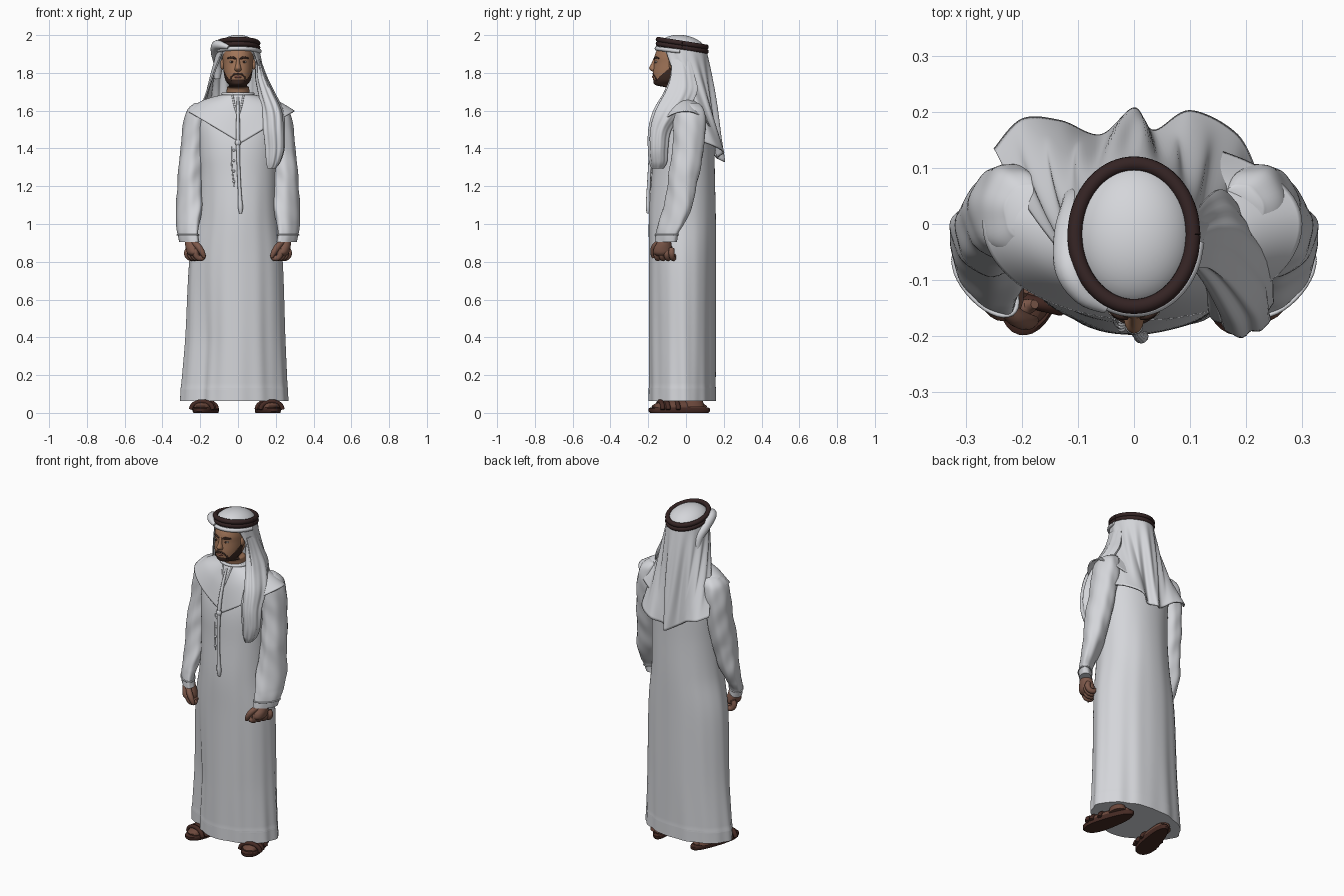
import bpy, bmesh, math
from mathutils import Vector, Matrix
from math import sin, cos, pi, radians

if "Cube" in bpy.data.objects:
    bpy.data.objects.remove(bpy.data.objects["Cube"])


def mat(name, r, g, b):
    m = bpy.data.materials.new(name)
    m.diffuse_color = (r, g, b, 1)
    m.use_nodes = True
    m.node_tree.nodes["Principled BSDF"].inputs["Base Color"].default_value = m.diffuse_color
    return m


WHITE = mat("white cloth", .66, .67, .70)
SKIN = mat("face skin", .36, .18, .10)
HAND = mat("hand skin", .21, .10, .07)
FOOT = mat("foot skin", .15, .065, .045)
HAIR = mat("dark hair", .045, .022, .016)
CORD = mat("dark cord", .034, .017, .017)
SANDAL = mat("brown leather", .06, .023, .017)
EYE = mat("eye white", .55, .5, .45)
LIP = mat("lip", .22, .08, .06)


def finish(bm, name, m, angle=55):
    bmesh.ops.recalc_face_normals(bm, faces=bm.faces[:])
    me = bpy.data.meshes.new(name)
    bm.to_mesh(me)
    bm.free()
    me.shade_smooth()
    me.set_sharp_from_angle(angle=radians(angle))
    me.materials.append(m)
    ob = bpy.data.objects.new(name, me)
    bpy.context.scene.collection.objects.link(ob)
    return ob


def smooth(rows, k=6):
    """Catmull-Rom interpolation of control rows."""
    rows = [Vector(r) for r in rows]
    out = []
    for i in range(len(rows) - 1):
        p1, p2 = rows[i], rows[i + 1]
        p0, p3 = rows[max(i - 1, 0)], rows[min(i + 2, len(rows) - 1)]
        for j in range(k):
            t = j / k
            out.append(.5 * (2 * p1 + (p2 - p0) * t + (2 * p0 - 5 * p1 + 4 * p2 - p3) * t * t
                             + (3 * p1 - p0 - 3 * p2 + p3) * t ** 3))
    return out + [rows[-1]]


def loft(name, rings, m, closed=True, caps=True, angle=55):
    bm = bmesh.new()
    vs = [[bm.verts.new(p) for p in r] for r in rings]
    n = len(vs[0])
    for a, b in zip(vs, vs[1:]):
        for i in range(n if closed else n - 1):
            j = (i + 1) % n
            bm.faces.new((a[i], a[j], b[j], b[i]))
    if caps:
        bm.faces.new(vs[0])
        bm.faces.new(vs[-1])
    return finish(bm, name, m, angle)


def stack(name, rows, m, n=48, e=2.0, wob=None, k=6, s=1, shear=None):
    """Horizontal super-ellipse sections (z, cx, cy, rx, ry) skinned together."""
    rings = []
    for z, cx, cy, rx, ry in smooth(rows, k):
        r = []
        for i in range(n):
            a = 2 * pi * i / n
            w = wob(a, z) if wob else 1
            x = math.copysign(abs(cos(a)) ** (2 / e), cos(a)) * rx * w
            y = math.copysign(abs(sin(a)) ** (2 / e), sin(a)) * ry * w
            r.append(((cx + x) * s, cy + y + (shear(z) * x if shear else 0), z))
        rings.append(r)
    return loft(name, rings, m)


def tube(name, rows, m, n=12, k=5):
    """Round tube along (x, y, z, radius) rows."""
    rows = smooth(rows, k)
    pts = [Vector(r[:3]) for r in rows]
    rings, q, last = [], None, None
    for i, p in enumerate(pts):
        d = (pts[min(i + 1, len(pts) - 1)] - pts[max(i - 1, 0)]).normalized()
        q = d.to_track_quat('Z', 'Y') if q is None else last.rotation_difference(d) @ q
        last = d
        rings.append([p + q @ Vector((cos(2 * pi * j / n), sin(2 * pi * j / n), 0)) * rows[i][3]
                      for j in range(n)])
    return loft(name, rings, m)


def ball(name, c, r, m, tilt=0, seg=24):
    bm = bmesh.new()
    M = Matrix.Translation(c) @ Matrix.Rotation(tilt, 4, 'X') @ Matrix.Diagonal((*r, 1))
    bmesh.ops.create_uvsphere(bm, u_segments=seg, v_segments=seg // 2, radius=1, matrix=M)
    return finish(bm, name, m)


# long robe with soft vertical folds, a raised hem and drawn-in corners
def robe_folds(a, z):
    f = max(0, 1.35 - z) / 1.35
    w = 1 + .013 * f * (sin(11 * a + 1.3 * sin(2 * z)) + .6 * sin(17 * a + 1))
    for deg, cut in ((-138, .25), (-42, .07), (40, .05)):
        w -= cut * min(1, 1.4 * f) * max(0, cos(a - radians(deg))) ** 6
    return w + (.008 if z < .135 else 0)


stack("robe", [(.062, -.02, -.02, .287, .179), (.13, -.02, -.02, .284, .179), (.14, -.02, -.02, .284, .179),
               (.4, -.015, -.02, .268, .18), (.8, -.012, -.02, .25, .179), (1.04, -.005, -.02, .216, .178),
               (1.25, 0, -.015, .205, .168), (1.42, 0, -.01, .21, .16), (1.53, 0, 0, .215, .142),
               (1.6, 0, .005, .2, .108), (1.65, 0, 0, .13, .083), (1.68, 0, -.022, .085, .075),
               (1.695, 0, -.025, .075, .07)], WHITE, n=120, e=2.1, wob=robe_folds, k=8)

# shoulder yoke: neck ring, shoulder ring, V-shaped lower edge
yoke = []
N = 96
for t in range(17):
    r = []
    for i in range(N):
        a = 2 * pi * i / N
        c, s = cos(a), sin(a)
        b = .87 if s > 0 else 1
        ctrl = [(.085 * c, -.025 + .078 * s, 1.685),
                (.008 + .195 * c, -.008 + .135 * s * b, 1.57 + .085 * abs(c)),
                (.015 + .285 * c, .172 * s * b, 1.43 + .17 * abs(c))]
        r.append(smooth(ctrl, 8)[t])
    yoke.append(r)
ob = loft("shoulder_yoke", yoke, WHITE, caps=False)
ob.modifiers.new("thickness", 'SOLIDIFY').thickness = .007
tube("collar", [(.08 * cos(i * pi / 8), -.025 + .073 * sin(i * pi / 8), 1.688, .008)
                for i in range(17)], WHITE)


def sleeve_folds(a, z):
    return 1 + .035 * sin(38 * z + 2 * a) * sin(a * 2 + 9 * z) + .02 * sin(7 * a)


def sleeve_turn(z):
    return .65 * min(1, max(0, (1.25 - z) / .25))


for s, side in ((1, "left"), (-1, "right")):
    # sleeve and cuff, turned diagonally at the wrist
    stack(side + "_sleeve", [(1.64, .19, .02, .04, .05), (1.6, .212, .02, .06, .08), (1.5, .224, .02, .07, .085),
                             (1.38, .238, .01, .068, .083), (1.25, .25, -.012, .068, .08), (1.1, .257, -.042, .07, .07),
                             (1.0, .266, -.08, .061, .058), (.95, .266, -.1, .056, .048),
                             (.905, .258, -.107, .053, .046)], WHITE, wob=sleeve_folds, k=8, s=s, shear=sleeve_turn)
    ring = [(cos(i * pi / 8), sin(i * pi / 8)) for i in range(17)]
    tube(side + "_cuff_seam", [(s * (.265 + .057 * c), -.102 + .049 * d + .037 * c, .942, .004) for c, d in ring],
         WHITE, n=8, k=2)
    # loosely closed hand
    stack(side + "_palm", [(.93, .25, -.112, .03, .032), (.9, .246, -.116, .035, .038), (.87, .238, -.122, .038, .048),
                           (.845, .232, -.124, .036, .048), (.83, .23, -.124, .022, .03)], HAND, n=24, s=s)
    for i in range(4):
        x, y = .262 - .015 * i, -.076 - .027 * i
        tube(f"{side}_finger_{i}", [(s * x, y, .87, .014), (s * (x + .008), y, .845, .016),
                                    (s * (x - .004), y + .004, .822, .015),
                                    (s * (x - .028), y + .01, .82, .014),
                                    (s * (x - .04), y + .014, .838, .008)], HAND)
    tube(side + "_thumb", [(s * .235, -.142, .905, .015), (s * .21, -.166, .88, .017),
                           (s * .19, -.174, .85, .015), (s * .178, -.172, .822, .009)], HAND)
    # foot and sandal, toes turned out
    cx = .152 if s > 0 else .165
    R = Matrix.Translation((s * cx, -.035, 0)) @ Matrix.Rotation(s * radians(14), 4, 'Z')

    def outline(k, z):
        return [R @ Vector((k * cos(a) * (.058 - .012 * sin(a) - .006 * cos(2 * a)), k * .164 * sin(a), z))
                for a in (2 * pi * i / 40 for i in range(40))]
    loft(side + "_sandal_sole", [outline(.97, 0), outline(1.02, .008), outline(1.02, .022), outline(.97, .028)],
         SANDAL, angle=40)
    loft(side + "_foot", [outline(.9, .026), outline(.92, .036), outline(.8, .05), outline(.5, .062)], FOOT)
    stack(side + "_ankle", [(.03, s * cx, .04, .042, .06), (.08, s * cx, .04, .036, .045),
                            (.13, s * cx, .04, .036, .042)], FOOT, n=20)
    for j, y in enumerate((-.105, -.075, -.02)):
        tube(f"{side}_strap_{j}", [(*(R @ Vector((.06 * cos(a), y, .018 + .042 * sin(a)))), .012)
                                   for a in (pi * i / 6 for i in range(7))], SANDAL)
    # ears, eyes, brows, neck opening trim
    ball(side + "_ear", (s * .083, -.075, 1.845), (.011, .016, .028), SKIN)
    ball(side + "_eye", (s * .032, -.157, 1.858), (.014, .008, .0055), EYE)
    ball(side + "_iris", (s * .032, -.163, 1.858), (.006, .005, .0055), HAIR)
    tube(side + "_brow", [(s * .012, -.167, 1.874, .004), (s * .03, -.162, 1.882, .006),
                          (s * .056, -.142, 1.877, .003)], HAIR)
    tube(side + "_moustache", [(0, -.174, 1.795, .004), (s * .016, -.172, 1.794, .0055),
                               (s * .036, -.16, 1.775, .005), (s * .038, -.156, 1.757, .005)], HAIR)
    tube(side + "_neck_trim", [(s * .03, -.1, 1.685, .005), (s * .018, -.125, 1.625, .005),
                               (0, -.147, 1.57, .005)], WHITE)

# head; beard faces chosen by height along the jaw line
head = stack("head", [(1.65, 0, -.03, .062, .06), (1.7, 0, -.032, .06, .06), (1.722, 0, -.04, .058, .066),
                      (1.736, 0, -.088, .048, .075), (1.76, 0, -.085, .066, .088), (1.8, 0, -.075, .075, .1),
                      (1.85, 0, -.063, .08, .106), (1.89, 0, -.056, .083, .11), (1.93, 0, -.04, .082, .108),
                      (1.96, 0, -.03, .06, .08)], SKIN, n=96, e=2.1, k=8)
head.data.materials.append(HAIR)
for p in head.data.polygons:
    c = p.center
    if c.z > 1.722 and c.y < -.06 and c.z < 1.766 + .9 * max(0, c.y + .155):
        p.material_index = 1
stack("nose", [(1.888, 0, -.157, .008, .01), (1.85, 0, -.165, .011, .018), (1.826, 0, -.17, .017, .025),
               (1.812, 0, -.165, .017, .02), (1.807, 0, -.162, .008, .012)], SKIN, n=24)
tube("lips", [(-.026, -.165, 1.777, .003), (0, -.174, 1.779, .0065), (.026, -.165, 1.777, .003)], LIP)

# head covering: dome, double cord ring, side fold
ball("head_dome", (0, -.02, 1.92), (.108, .13, .08), WHITE, tilt=-.15, seg=48)
for i in range(2):
    tube(f"head_cord_{i}", [(.105 * cos(a), -.02 + .127 * sin(a), 1.934 + .023 * i - .02 * sin(a), .0135)
                            for a in (2 * pi * j / 24 for j in range(25))], CORD, n=14, k=3)
tube("side_fold", [(-.05, -.15, 1.936, .01), (-.088, -.126, 1.946, .02), (-.113, -.08, 1.944, .028),
                   (-.114, -.02, 1.905, .029), (-.104, .03, 1.85, .026), (-.11, .05, 1.77, .016)], WHITE, n=20)
tube("brow_band", [(.115 * cos(a), -.02 + .135 * sin(a), 1.913 - .016 * sin(a), .011)
                   for a in (radians(185 + 17 * j) for j in range(11))], WHITE)

# cloth down the back: blended from an arc round the head to a wavy lower edge
edge = smooth([(.225, .08, 1.44), (.185, .16, 1.41), (.1, .203, 1.38), (.035, .168, 1.35), (0, .208, 1.33),
               (-.06, .16, 1.36), (-.13, .185, 1.41), (-.2, .188, 1.43), (-.25, .135, 1.45)], 12)
sheet = []
for v in range(41):
    f = v / 40
    r = []
    for i, low in enumerate(edge):
        u = i / (len(edge) - 1)
        a = radians(-50 + 280 * u)
        top = Vector((.112 * cos(a), -.02 + .13 * sin(a), 1.935 - .02 * sin(a)))
        p = top.lerp(low, f)
        out = Vector((cos(a), sin(a), 0))
        p += out * (.03 * f * (1 - f) + .006 * sin(pi * f) * sin(2 * pi * 9 * u + 2 * f))
        r.append(p)
    sheet.append(r)
ob = loft("back_cloth", sheet, WHITE, closed=False, caps=False)
ob.modifiers.new("thickness", 'SOLIDIFY').thickness = .008

# cloth end hanging over the left shoulder
stack("front_cloth_end", [(1.87, .108, -.03, .012, .05), (1.78, .122, -.02, .03, .065), (1.7, .148, -.03, .042, .085),
                          (1.6, .182, -.085, .055, .085), (1.5, .19, -.138, .055, .058), (1.4, .195, -.148, .05, .05),
                          (1.33, .187, -.147, .038, .045), (1.295, .178, -.15, .022, .03)], WHITE, n=60, k=8,
      wob=lambda a, z: 1 + .07 * sin(6 * a + 4 * z) + .04 * sin(11 * a))

# hanging tassel and front buttons
tube("tassel", [(0, -.11, 1.67, .006), (0, -.152, 1.57, .009), (0, -.18, 1.45, .011), (.003, -.192, 1.3, .009),
                (.01, -.2, 1.15, .01), (.013, -.2, 1.09, .013), (.014, -.2, 1.055, .007)], WHITE)
ball("tassel_knot", (0, -.183, 1.43), (.016, .014, .018), WHITE)
for i in range(4):
    ball(f"button_{i}", (-.022, -.172 - .005 * i, 1.39 - .055 * i), (.007, .006, .007), WHITE, seg=12)
tube("placket_seam", [(-.035, -.168, 1.41, .003), (-.033, -.178, 1.31, .003), (-.02, -.188, 1.2, .003)], WHITE, n=8)
